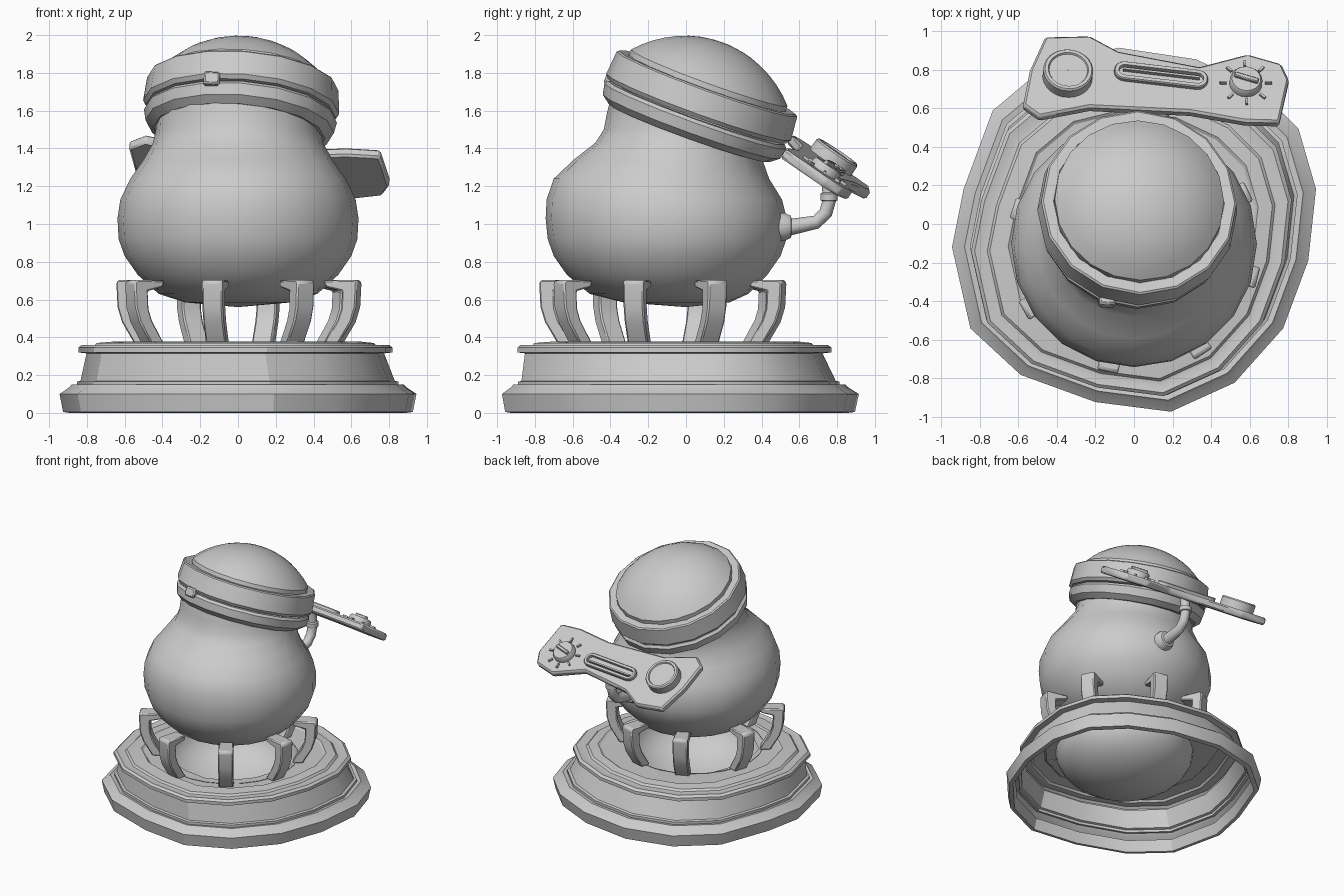
import bpy, bmesh
from math import sin, cos, pi, radians, asin, atan2
from mathutils import Matrix, Vector

cube = bpy.data.objects.get("Cube")
if cube:
    bpy.data.objects.remove(cube, do_unlink=True)

GREY = (0.6, 0.6, 0.6, 1)
metal = bpy.data.materials.new("plain_grey")
metal.use_nodes = True
metal.diffuse_color = GREY
metal.node_tree.nodes["Principled BSDF"].inputs["Base Color"].default_value = GREY
I = Matrix.Identity(4)


def finish(name, bm, mat=I, bevel=0.0, angle=35):
    """Turn a bmesh into a shaded object."""
    bmesh.ops.remove_doubles(bm, verts=bm.verts, dist=0.0005)
    bmesh.ops.recalc_face_normals(bm, faces=bm.faces)
    me = bpy.data.meshes.new(name)
    bm.to_mesh(me)
    bm.free()
    me.transform(mat)
    me.materials.append(metal)
    ob = bpy.data.objects.new(name, me)
    bpy.context.collection.objects.link(ob)
    if bevel:
        m = ob.modifiers.new("bevel", "BEVEL")
        m.width, m.segments = bevel, 1
    bpy.ops.object.select_all(action="DESELECT")
    ob.select_set(True)
    bpy.context.view_layer.objects.active = ob
    bpy.ops.object.shade_smooth_by_angle(angle=radians(angle))
    return ob


def loft(name, rings, mat=I, cap=False, **kw):
    """Skin a list of closed point rings."""
    bm = bmesh.new()
    loops = [[bm.verts.new(p) for p in ring] for ring in rings]
    n = len(loops[0])
    for a, b in zip(loops, loops[1:]):
        for i in range(n):
            j = (i + 1) % n
            bm.faces.new((a[i], a[j], b[j], b[i]))
    if cap:
        bm.faces.new(loops[0])
        bm.faces.new(loops[-1])
    return finish(name, bm, mat, **kw)


def circle(r, z, cy=0.0, n=24):
    return [(r * cos(2 * pi * i / n), cy + r * sin(2 * pi * i / n), z) for i in range(n)]


def lathe(name, profile, mat=I, n=24, **kw):
    return loft(name, [circle(*p, n=n) if len(p) == 3 else circle(p[0], p[1], 0, n)
                       for p in profile], mat, **kw)


def box(name, size, mat, bevel=0.0):
    bm = bmesh.new()
    bmesh.ops.create_cube(bm, size=1, matrix=Matrix.Diagonal((*size, 1)))
    return finish(name, bm, mat, bevel)


# Irregular stepped base, hollow underneath, upper tier slightly off centre
outline = [(.94, .18), (.85, .49), (.64, .70), (.32, .85), (-.08, .91), (-.45, .82),
           (-.73, .585), (-.88, .18), (-.94, -.12), (-.845, -.54), (-.585, -.78),
           (-.2, -.92), (.19, -.97), (.52, -.82), (.77, -.54), (.9, -.19)]
steps = [(.93, .09), (.95, .0), (.985, .005), (1.005, .10), (.95, .135), (.935, .15),
         (.905, .145), (.905, .165), (.885, .17), (.838, .315), (.885, .32),
         (.885, .345), (.865, .36), (.82, .352), (.795, .355), (.78, .37),
         (.69, .378), (.675, .368), (.50, .365)]
CX, CY = -.015, -.11
rings = []
for s, z in steps:
    dx, dy = (-.012, -.022) if .2 < z and s > .7 else (0, 0)
    rings.append([(CX + dx + (x - CX) * s, CY + dy + (y - CY) * s, z) for x, y in outline])
loft("base", rings, angle=30)

# Bowl sunk into the base
lathe("base_bowl", [(.51 * cos(a), .37 - .31 * sin(a), CY)
                    for a in [pi / 2 * i / 7 for i in range(7)] + [pi / 2 - .001]])

# Eight claws holding the pot
claw = [(.48, .365), (.56, .365), (.63, .48), (.655, .56), (.662, .69), (.648, .705),
        (.48, .70), (.49, .665), (.58, .645), (.575, .55), (.555, .49)]
for k, turn in enumerate((-102, -57, -14, 26, 75, 115, 162, 210)):
    place = Matrix.Translation((0, -.12, 0)) @ Matrix.Rotation(radians(turn), 4, "Z")
    loft("claw_%d" % (k + 1), [[(r, w, z) for r, z in claw] for w in (-.055, .055)],
         place, cap=True, bevel=.008)

# Pot body with the neck leaning back
lathe("pot", [(.001, .56, 0), (.28, .585, -.05), (.42, .63, -.09), (.53, .73, -.1),
              (.6, .83, -.1), (.632, .92, -.1), (.638, 1.03, -.105), (.623, 1.13, -.115),
              (.57, 1.24, -.13), (.5, 1.34, -.095), (.45, 1.43, -.03), (.435, 1.5, 0),
              (.43, 1.58, .01), (.43, 1.66, .03)], n=20, angle=60)

# Tilted collar, dome and clasp
axis = Vector((.07, .34, .94)).normalized()
tilt = Matrix.Translation((.015, .06, 1.6)) @ axis.rotation_difference(
    Vector((0, 0, 1))).inverted().to_matrix().to_4x4()
lathe("lower_collar", [(.38, -.12), (.455, -.125), (.50, -.09), (.512, -.03),
                       (.497, -.012), (.45, -.01)], tilt, n=16)
lathe("upper_collar", [(.45, -.005), (.503, -.002), (.52, .02), (.508, .15), (.498, .158),
                       (.445, .156), (.43, .12)], tilt, n=16)
R, edge = .585, asin(.44 / .585)
lathe("dome", [(R * sin(edge * t / 8) + .0005, R * cos(edge * t / 8) - .20)
               for t in range(9)] + [(.442, .11)], tilt, n=20)
box("clasp", (.085, .06, .07), tilt @ Matrix.Translation((-.16, -.485, -.01)), .01)

# Sloping control panel
SLOPE, LEAN = -.67, -.08
normal = Vector((-LEAN, -SLOPE, 1)).normalized()
along = Vector((1, 0, LEAN)).normalized()
frame = Matrix((along, normal.cross(along), normal)).transposed().to_4x4()


def panel_z(x, y):
    return 1.443 + SLOPE * (y - .55) + LEAN * x


def on_panel(x, y, spin=0):
    return (Matrix.Translation((x, y, panel_z(x, y))) @ frame
            @ Matrix.Rotation(radians(spin), 4, "Z"))


plate = [(-.46, .975), (-.23, .98), (-.08, .9), (.34, .82), (.59, .885), (.765, .835),
         (.805, .75), (.755, .53), (.575, .535), (.29, .585), (-.23, .61), (-.49, .56),
         (-.575, .62), (-.54, .80)]
top = [Vector((x, y, panel_z(x, y))) for x, y in plate]
loft("control_panel", [[p - normal * .055 for p in top], top], cap=True, bevel=.012)

# Large round button
lathe("button", [(.13, -.01), (.13, .06), (.122, .07), (.105, .07), (.10, .06),
                 (.001, .06)], on_panel(-.345, .765))


# Raised slot frame with a slider bar
def stadium(half, r, z, n=8):
    return [(s * half + r * cos(a), r * sin(a), z) for s, start in ((1, -pi / 2), (-1, pi / 2))
            for a in [start + pi * i / n for i in range(n + 1)]]


slot = on_panel(.14, .765, -8)
loft("slot_frame", [stadium(.19, r, z) for r, z in
                    ((.055, -.01), (.055, .02), (.05, .027), (.032, .027), (.03, .004))], slot)
box("slider_bar", (.40, .012, .025), slot @ Matrix.Translation((0, .012, .01)))

# Dial with pointer and tick marks
dial = on_panel(.58, .73)
lathe("dial", [(.085, -.01), (.085, .03), (.075, .045), (.001, .045)], dial, n=20)
box("dial_pointer", (.13, .025, .03),
    dial @ Matrix.Rotation(radians(-20), 4, "Z") @ Matrix.Translation((0, 0, .05)), .005)
for k in range(8):
    box("dial_tick_%d" % (k + 1), (.035, .012, .02),
        dial @ Matrix.Rotation(pi / 4 * k, 4, "Z") @ Matrix.Translation((.118, 0, .005)))

# Bent arm carrying the panel
AX = .14
path = [(.44, .97), (.56, .985), (.69, 1.01), (.74, 1.06), (.76, 1.13), (.75, 1.26)]
radii = [.045, .043, .036, .036, .036, .034]
rings = []
for i, (y, z) in enumerate(path):
    a, b = path[max(i - 1, 0)], path[min(i + 1, len(path) - 1)]
    t = atan2(b[1] - a[1], b[0] - a[0])
    ring = circle(radii[i], 0, n=12)
    rings.append([(AX + px, y - py * sin(t), z + py * cos(t)) for px, py, _ in ring])
loft("arm", rings, cap=True, angle=50)
sideways = Matrix.Translation((AX, .45, .985)) @ Matrix.Rotation(-pi / 2, 4, "X")
lathe("arm_flange", [(.078, -.02), (.076, .07), (.06, .105), (.04, .11)], sideways, n=14)
joint = Matrix.Translation((AX, .757, 1.14))
lathe("arm_joint", [(.03, -.02), (.046, -.015), (.046, .02), (.03, .03)], joint, n=12)
